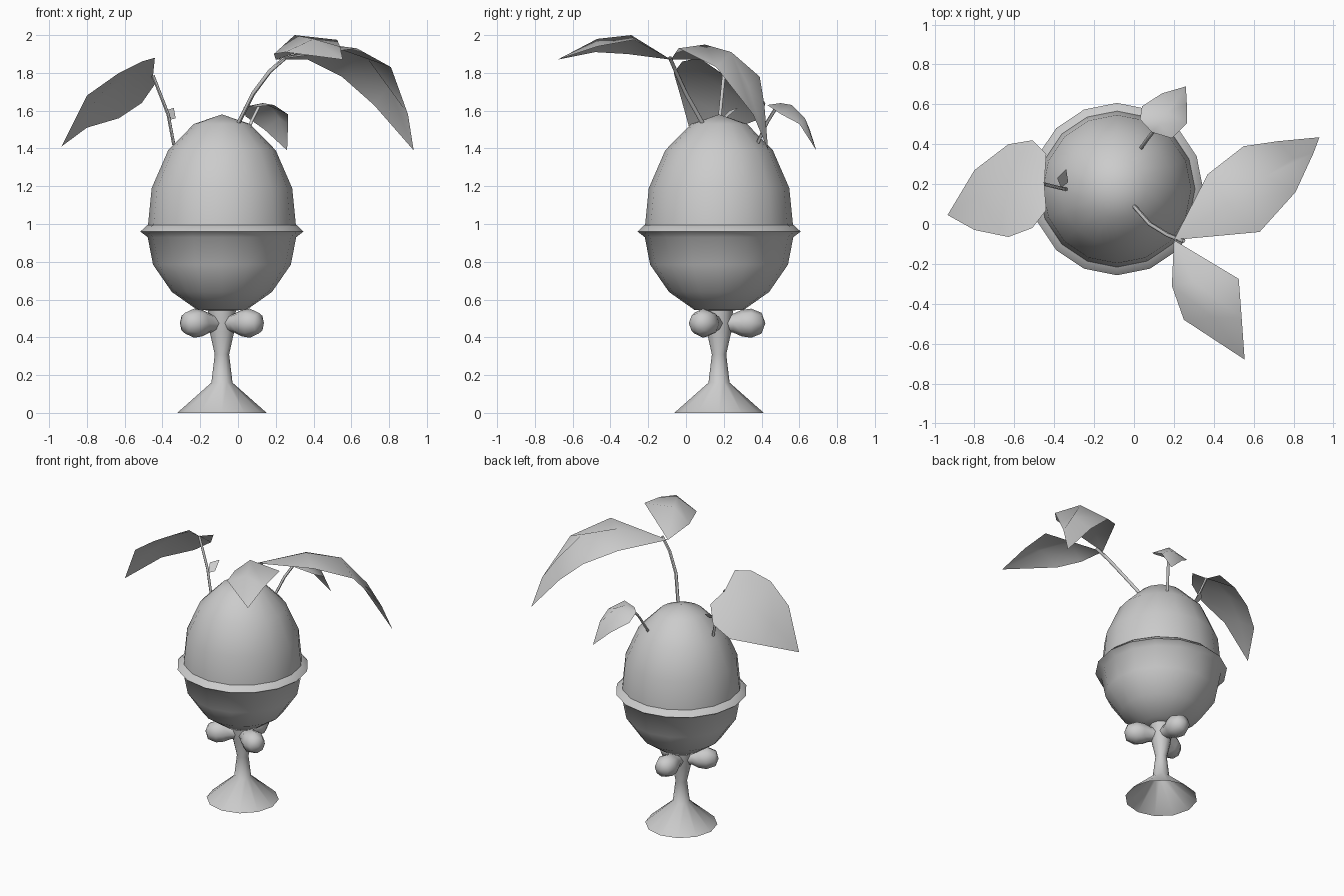
import bpy
import math
from mathutils import Vector, Matrix

if "Cube" in bpy.data.objects:
    bpy.data.objects.remove(bpy.data.objects["Cube"])

CX, CY = -0.085, 0.175  # axis of the goblet

grey = bpy.data.materials.new("light_grey")
grey.diffuse_color = (0.6, 0.6, 0.6, 1)
grey.use_nodes = True
grey.node_tree.nodes["Principled BSDF"].inputs["Base Color"].default_value = grey.diffuse_color


def make(name, verts, faces, angle):
    me = bpy.data.meshes.new(name)
    me.from_pydata([tuple(v) for v in verts], [], faces)
    me.validate()
    me.materials.append(grey)
    ob = bpy.data.objects.new(name, me)
    bpy.context.collection.objects.link(ob)
    bpy.ops.object.select_all(action='DESELECT')
    ob.select_set(True)
    bpy.context.view_layer.objects.active = ob
    bpy.ops.object.shade_smooth_by_angle(angle=math.radians(angle))
    return ob


def lathe(name, profile, n, matrix, angle=50):
    """Spin (radius, height) points; zero radius becomes a single pole."""
    verts, rings, faces = [], [], []
    for r, h in profile:
        k = n if r > 0 else 1
        rings.append([len(verts) + i % k for i in range(n)])
        verts += [matrix @ Vector((r * math.cos(2 * math.pi * i / n),
                                   r * math.sin(2 * math.pi * i / n), h))
                  for i in range(k)]
    for a, b in zip(rings, rings[1:]):
        for i in range(n):
            j = (i + 1) % n
            quad = list(dict.fromkeys((a[i], a[j], b[j], b[i])))
            if len(quad) > 2:
                faces.append(quad)
    return make(name, verts, faces, angle)


def stem(name, path, r=0.009, n=6):
    pts = [Vector(p) for p in path]
    verts, faces = [], []
    for i, p in enumerate(pts):
        d = (pts[min(i + 1, len(pts) - 1)] - pts[max(i - 1, 0)]).normalized()
        rot = d.to_track_quat('Z', 'Y')
        verts += [p + rot @ Vector((r * math.cos(2 * math.pi * k / n),
                                    r * math.sin(2 * math.pi * k / n), 0))
                  for k in range(n)]
    for i in range(len(pts) - 1):
        for k in range(n):
            j = (k + 1) % n
            faces.append((i * n + k, i * n + j, i * n + n + j, i * n + n + k))
    make(name, verts, faces, 60)


def leaf(name, rows, tip, base=None):
    """Rows of (edge, midrib, edge) points closed by a tip and optional base."""
    verts = [p for row in rows for p in row]
    faces = []
    for i in range(len(rows) - 1):
        for k in range(2):
            a = 3 * i + k
            faces.append((a, a + 1, a + 4, a + 3))
    t, last = len(verts), 3 * len(rows) - 3
    verts.append(tip)
    faces += [(last, last + 1, t), (last + 1, last + 2, t)]
    if base:
        verts.append(base)
        faces += [(t + 1, 1, 0), (t + 1, 2, 1)]
    make(name, verts, faces, 60)


axis = Matrix.Translation((CX, CY, 0))

# Flared foot with waisted stem
lathe("foot", [(0.237, 0), (0.056, 0.16), (0.038, 0.31), (0.065, 0.43),
               (0.075, 0.56)], 12, axis)

# Bowl with a protruding rim
lathe("bowl", [(0, 0.54), (0.13, 0.545), (0.265, 0.64), (0.365, 0.785),
               (0.393, 0.93), (0.432, 0.96), (0.395, 0.995), (0.37, 1.0)],
      16, axis, 60)

# Domed egg top
lathe("egg_top", [(0.393, 0.96), (0.391, 1.0), (0.372, 1.19), (0.285, 1.39),
                  (0.148, 1.53), (0, 1.58)], 16, axis, 60)

# Three rounded lobes under the bowl
for i in range(3):
    turn = Matrix.Rotation(math.radians(90 + 120 * i), 4, 'Z')
    m = Matrix.Translation((CX, CY, 0.475)) @ turn @ Matrix.Rotation(math.pi / 2, 4, 'Y')
    lathe("lobe_%d" % (i + 1), [(0.045, 0), (0.05, 0.075), (0.07, 0.12),
                                (0.077, 0.17), (0.055, 0.225), (0, 0.245)],
          8, m, 60)

# Forked stem with two long leaves
stem("tall_stem", [(0, 0.09, 1.53), (0.08, 0.0, 1.69), (0.17, -0.055, 1.81),
                   (0.25, -0.085, 1.88)], 0.011)
leaf("right_leaf", [
    [(0.37, 0.25, 1.87), (0.47, 0.1, 1.95), (0.63, -0.04, 1.93)],
    [(0.55, 0.39, 1.78), (0.66, 0.24, 1.91), (0.81, 0.16, 1.83)],
    [(0.72, 0.415, 1.63), (0.80, 0.33, 1.73), (0.9, 0.355, 1.58)]],
    (0.93, 0.435, 1.39), (0.2, -0.08, 1.87))
leaf("front_leaf", [
    [(0.19, -0.31, 1.90), (0.30, -0.29, 2.0), (0.525, -0.275, 1.975)],
    [(0.25, -0.48, 1.91), (0.40, -0.47, 1.98), (0.54, -0.47, 1.94)]],
    (0.555, -0.68, 1.87), (0.2, -0.08, 1.87))

# Left stem with a broad leaf and a small bud leaf
stem("left_stem", [(-0.34, 0.175, 1.42), (-0.37, 0.18, 1.58), (-0.45, 0.2, 1.785)])
leaf("left_leaf", [
    [(-0.44, 0.07, 1.88), (-0.45, 0.2, 1.785), (-0.44, 0.35, 1.74)],
    [(-0.51, -0.02, 1.86), (-0.53, 0.2, 1.79), (-0.51, 0.42, 1.64)],
    [(-0.63, -0.065, 1.80), (-0.65, 0.19, 1.73), (-0.63, 0.4, 1.56)],
    [(-0.80, -0.03, 1.68), (-0.79, 0.14, 1.61), (-0.80, 0.27, 1.51)]],
    (-0.935, 0.045, 1.41))
make("bud_leaf", [(-0.365, 0.18, 1.55), (-0.385, 0.23, 1.60),
                  (-0.34, 0.275, 1.615), (-0.33, 0.21, 1.56)], [(0, 1, 2, 3)], 60)

# Back stem with a small leaf
stem("back_stem", [(0.035, 0.38, 1.43), (0.07, 0.43, 1.54), (0.11, 0.48, 1.62)])
leaf("back_leaf", [
    [(0.03, 0.525, 1.62), (0.13, 0.5, 1.64), (0.19, 0.43, 1.63)],
    [(0.04, 0.59, 1.57), (0.17, 0.56, 1.63), (0.265, 0.505, 1.58)],
    [(0.14, 0.655, 1.50), (0.22, 0.63, 1.56), (0.265, 0.60, 1.53)]],
    (0.26, 0.69, 1.39), (0.09, 0.46, 1.62))
